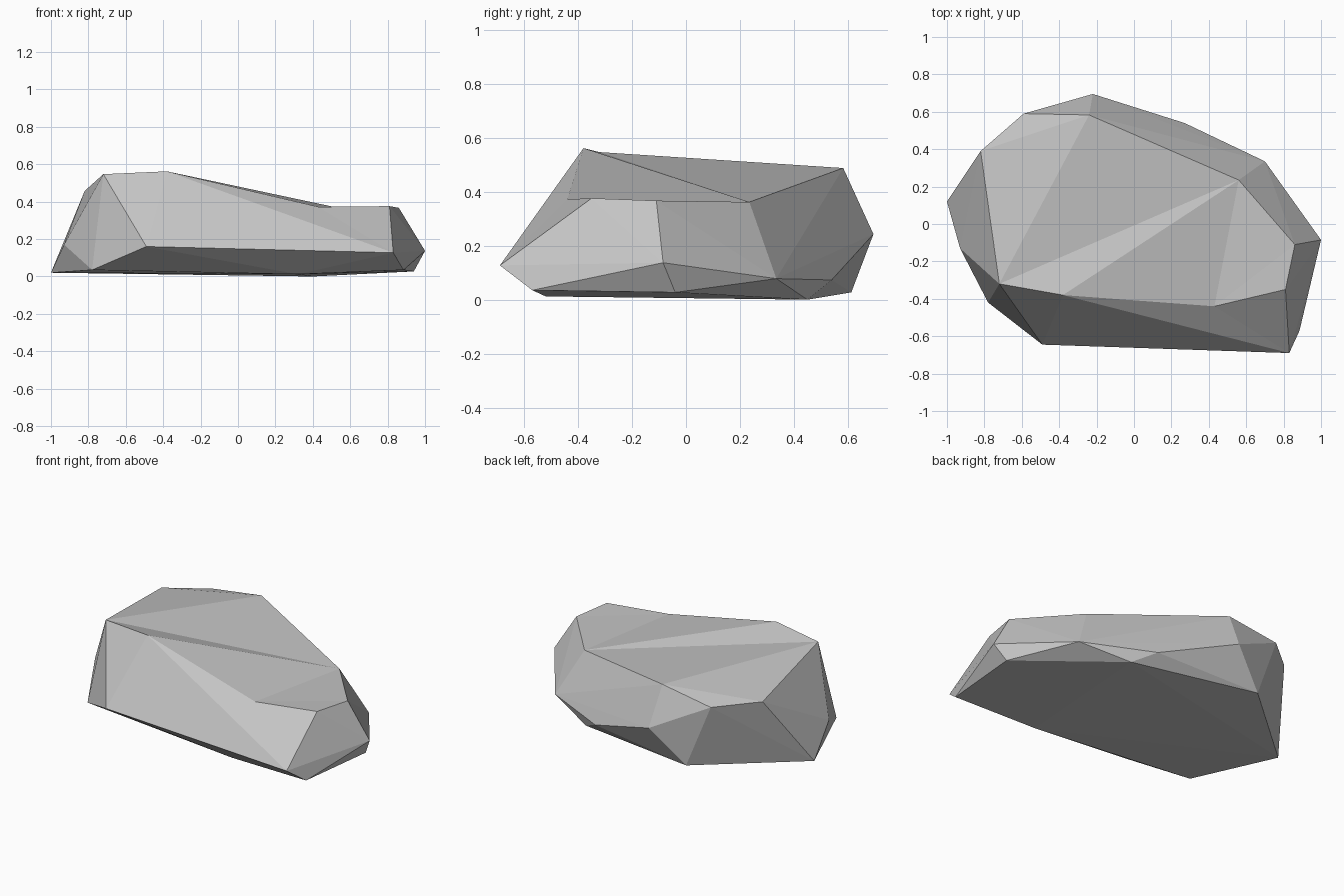
import bpy
import bmesh

if "Cube" in bpy.data.objects:
    bpy.data.objects.remove(bpy.data.objects["Cube"], do_unlink=True)

# Stone material
stone = bpy.data.materials.new("stone grey")
stone.use_nodes = True
colour = (0.55, 0.55, 0.55, 1)
stone.diffuse_color = colour
stone.node_tree.nodes["Principled BSDF"].inputs["Base Color"].default_value = colour

# Corners of the upper facets
crown = dict(peak_west=(-.72, -.32, .547), peak=(-.38, -.38, .562),
             shelf_front=(.81, -.35, .376), shelf_side=(.86, -.11, .367),
             shelf_back=(.56, .235, .362), ridge_back=(-.24, .583, .488),
             ridge_west=(-.59, .59, .435), shoulder=(-.82, .39, .457))
# Corners around the waist
waist = dict(west=(-1, .12, .02), west_front=(-.93, -.13, .17),
             corner_west=(-.78, -.42, .035), brow_west=(-.49, -.645, .16),
             brow_east=(.83, -.69, .127), east=(1, -.085, .137),
             back_east=(.70, .335, .078), back_mid=(.27, .54, .073),
             back=(-.22, .695, .243))
# Corners of the underside
base = dict(front_east=(.885, -.57, .035), side=(.94, -.04, .027),
            low=(.4, .45, 0), back_west=(-.43, .613, .027),
            front=(.32, -.52, .012))

# Convex boulder body
bm = bmesh.new()
v = {name: bm.verts.new(co) for part in (crown, waist, base) for name, co in part.items()}
bmesh.ops.convex_hull(bm, input=list(bm.verts))

# Replace the upper right patch with a sunken slope and shelf
rim = ["peak", "brow_east", "shelf_front", "shelf_side", "shelf_back"]
patch = {v[n] for n in rim + ["ridge_back", "peak_west"]}
bmesh.ops.delete(bm, geom=[f for f in bm.faces if set(f.verts) <= patch], context="FACES")
dip = bm.verts.new((.43, -.44, .372))
for a, b in zip(rim, rim[1:] + rim[:1]):
    bm.faces.new((v[a], v[b], dip))
for a, b in (("peak", "shelf_back"), ("shelf_back", "ridge_back")):
    bm.faces.new((v["peak_west"], v[a], v[b]))
bmesh.ops.recalc_face_normals(bm, faces=list(bm.faces))

mesh = bpy.data.meshes.new("boulder")
bm.to_mesh(mesh)
bm.free()
mesh.materials.append(stone)
boulder = bpy.data.objects.new("boulder", mesh)
bpy.context.collection.objects.link(boulder)
